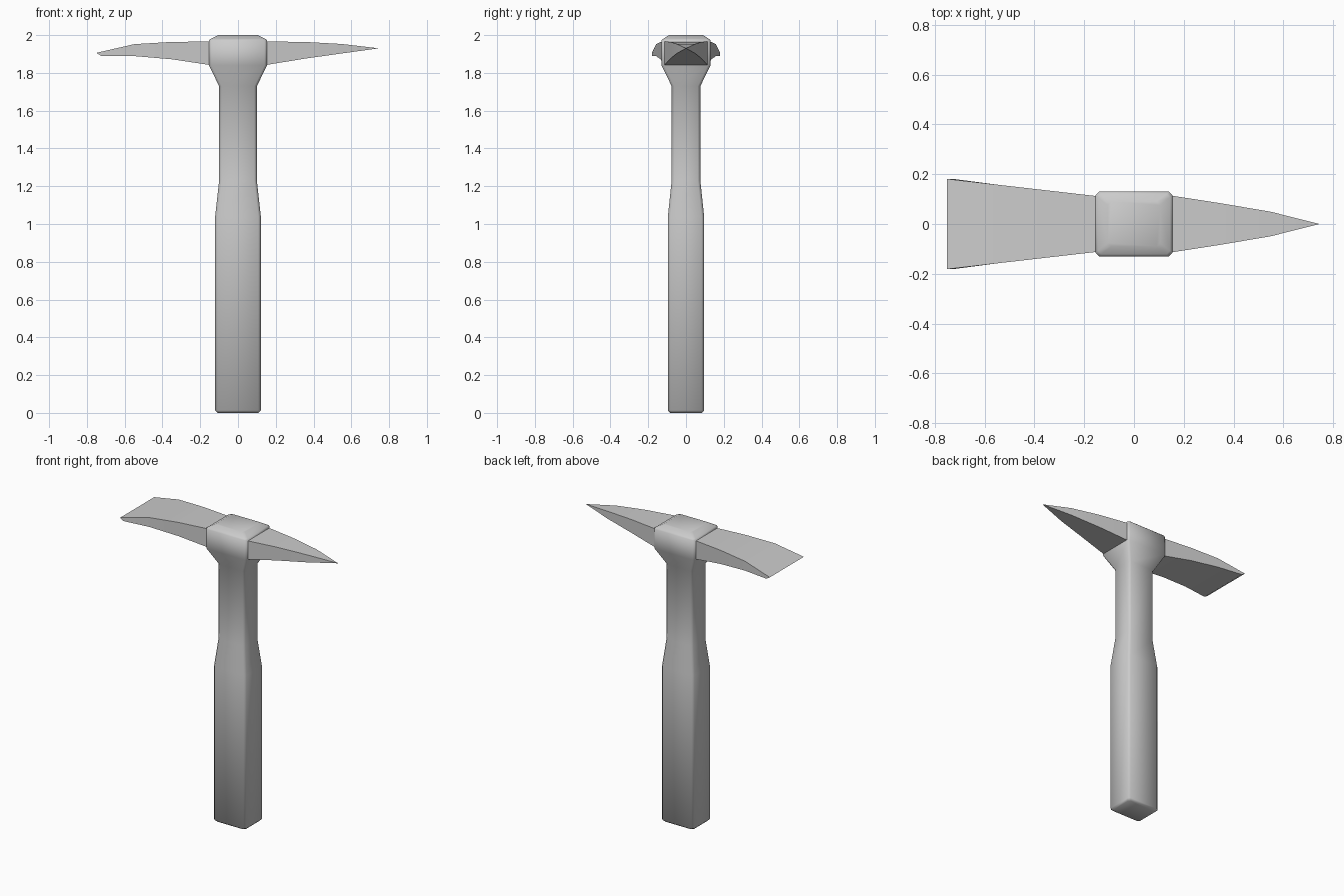
import bpy, bmesh
from math import radians

if "Cube" in bpy.data.objects:
    bpy.data.objects.remove(bpy.data.objects["Cube"])


def loft(name, rings, smooth_angle):
    """Skin a list of equal-length point rings and cap both ends."""
    bm = bmesh.new()
    loops = [[bm.verts.new(p) for p in ring] for ring in rings]
    n = len(loops[0])
    for a, b in zip(loops, loops[1:]):
        for i in range(n):
            j = (i + 1) % n
            bm.faces.new((a[i], a[j], b[j], b[i]))
    bm.faces.new(loops[0][::-1])
    bm.faces.new(loops[-1])
    bmesh.ops.remove_doubles(bm, verts=bm.verts, dist=0.0005)
    bmesh.ops.recalc_face_normals(bm, faces=bm.faces)
    mesh = bpy.data.meshes.new(name)
    bm.to_mesh(mesh)
    bm.free()
    obj = bpy.data.objects.new(name, mesh)
    bpy.context.collection.objects.link(obj)
    bpy.ops.object.select_all(action='DESELECT')
    obj.select_set(True)
    bpy.context.view_layer.objects.active = obj
    bpy.ops.object.shade_smooth_by_angle(angle=radians(smooth_angle))
    return obj


def chamfered(hx, hy, z, c=0.014):
    """Rectangle with clipped corners at height z."""
    return [(hx, -hy + c, z), (hx, hy - c, z), (hx - c, hy, z), (-hx + c, hy, z),
            (-hx, hy - c, z), (-hx, -hy + c, z), (-hx + c, -hy, z), (hx - c, -hy, z)]


def section(x, hy, low, high, x_low=None):
    """Rectangular blade section; the lower edge may be set back."""
    xl = x if x_low is None else x_low
    return [(xl, -hy, low), (xl, hy, low), (x, hy, high), (x, -hy, high)]


# handle: grip, narrow neck and flared collar with a domed top
handle_profile = [
    (0.108, 0.083, 0.0), (0.121, 0.096, 0.013), (0.121, 0.096, 1.04),
    (0.10, 0.076, 1.23), (0.10, 0.076, 1.73), (0.154, 0.13, 1.84),
    (0.154, 0.13, 1.972), (0.145, 0.121, 1.98), (0.105, 0.09, 2.0)]
loft("handle", [chamfered(*p) for p in handle_profile], 50)

# flared adze blade, curving down to a chisel edge
loft("adze_blade", [
    section(-0.10, 0.106, 1.835, 1.966), section(-0.15, 0.112, 1.842, 1.966),
    section(-0.35, 0.135, 1.872, 1.964), section(-0.55, 0.158, 1.889, 1.952),
    section(-0.75, 0.181, 1.89, 1.906, x_low=-0.725)], 25)

# tapered pick spike, closing to a point
loft("pick_spike", [
    section(0.10, 0.122, 1.835, 1.966), section(0.15, 0.114, 1.842, 1.966),
    section(0.35, 0.083, 1.875, 1.964), section(0.55, 0.049, 1.903, 1.953),
    section(0.745, 0.0, 1.93, 1.93)], 25)
